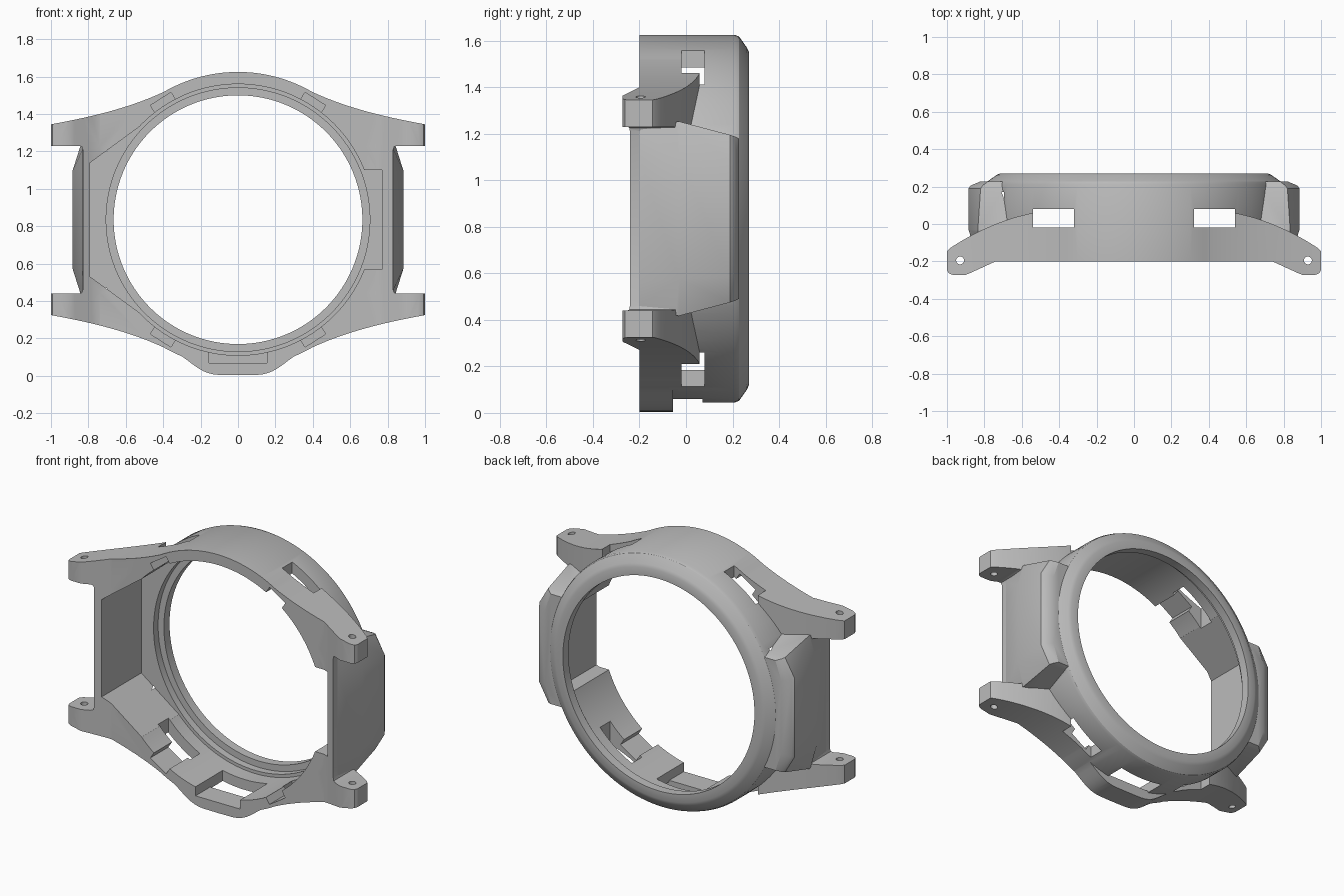
import bpy, bmesh, math
from mathutils import Vector, Matrix
from mathutils.geometry import interpolate_bezier

if "Cube" in bpy.data.objects:
    bpy.data.objects.remove(bpy.data.objects["Cube"], do_unlink=True)

CZ = 0.835      # height of the ring centre
R = 0.79        # outer ring radius
FRONT = -0.2

grey = bpy.data.materials.new("plain grey")
grey.use_nodes = True
grey.diffuse_color = (0.5, 0.5, 0.5, 1)
grey.node_tree.nodes["Principled BSDF"].inputs["Base Color"].default_value = (0.5, 0.5, 0.5, 1)


def finish(name, bm):
    bmesh.ops.recalc_face_normals(bm, faces=bm.faces)
    mesh = bpy.data.meshes.new(name)
    bm.to_mesh(mesh)
    bm.free()
    mesh.materials.append(grey)
    ob = bpy.data.objects.new(name, mesh)
    bpy.context.collection.objects.link(ob)
    return ob


def loft(name, rings):
    """Closed solid through matching rings of 3D points."""
    bm = bmesh.new()
    rows = [[bm.verts.new(p) for p in ring] for ring in rings]
    n = len(rows[0])
    for a, b in zip(rows, rows[1:]):
        for i in range(n):
            j = (i + 1) % n
            bm.faces.new((a[i], a[j], b[j], b[i]))
    bm.faces.new(rows[0])
    bm.faces.new(rows[-1])
    return finish(name, bm)


def prism_y(name, pts, lo, hi):
    return loft(name, [[(x, y, z) for x, z in pts] for y in (lo, hi)])


def prism_z(name, pts, lo, hi):
    return loft(name, [[(x, y, z) for x, y in pts] for z in (lo, hi)])


def turned(name, profile, steps=128):
    """Solid turned about the ring axis from (radius, y) pairs."""
    rings = []
    for r, y in profile:
        angles = [2 * math.pi * i / steps for i in range(steps)]
        rings.append([(r * math.cos(a), y, CZ + r * math.sin(a)) for a in angles])
    return loft(name, rings)


def box(name, x0, x1, y0, y1, z0, z1):
    return prism_y(name, [(x0, z0), (x1, z0), (x1, z1), (x0, z1)], y0, y1)


def boolean(target, other, op):
    mod = target.modifiers.new(op.lower(), "BOOLEAN")
    mod.operation, mod.solver, mod.object = op, "EXACT", other
    bpy.context.view_layer.objects.active = target
    bpy.ops.object.modifier_apply(modifier=mod.name)
    bpy.data.objects.remove(other, do_unlink=True)


def bezier(*pts, n=16):
    return [(p.x, p.y) for p in interpolate_bezier(*[Vector(p).to_3d() for p in pts], n)]


def flip_x(pts):
    return pts + [(-x, v) for x, v in reversed(pts) if abs(x) > 1e-6]


# Lug frame: face outline, quarter mirrored twice
r = R - 0.002
arc = [(r * math.sin(a), r * math.cos(a)) for a in [math.radians(27 * i / 12) for i in range(12)]]
sweep = bezier((0.36, 0.701), (0.56, 0.601), (0.78, 0.55), (1.0, 0.51))
lug_end = [(1.0, 0.395), (0.85, 0.395), (0.835, 0.39), (0.83, 0.375)]
quarter = arc + sweep + lug_end
half = quarter + [(x, -z) for x, z in reversed(quarter[1:])] + [(0, -r)]
half = [(x, z + CZ) for x, z in half]
case = prism_y("watch_case", flip_x(half), -0.4, 0.2)

# Lug curve seen from the edge
curve = bezier((0.45, 0.07), (0.62, 0.06), (0.82, -0.02), (0.985, -0.13))
edge = [(0, 0.07)] + curve + [(1.0, -0.145), (1.0, -0.245), (0.992, -0.262),
       (0.97, -0.272), (0.9, -0.272), (0.875, -0.262), (0.74, FRONT), (0, FRONT)]
boolean(case, prism_z("lug_curve", flip_x(edge), -1, 3), "INTERSECT")

# Ring with chamfered bezel
boolean(case, turned("ring", [(R, FRONT), (R, 0.21), (0.783, 0.228), (0.735, 0.262),
                              (0.715, 0.271), (0.6, 0.271)]), "UNION")

# Faceted guards on both sides: y, x at corners, x at middle, half heights
sections = [(FRONT, 0.83, 0.832, 0.39, 0.27), (-0.03, 0.835, 0.885, 0.418, 0.26),
            (0.19, 0.82, 0.885, 0.36, 0.25), (0.205, 0.81, 0.875, 0.355, 0.24),
            (0.228, 0.78, 0.82, 0.345, 0.23)]
for side in (1, -1):
    rings = []
    for y, xc, xm, hc, hm in sections:
        prof = [(0.45, hc), (xc, hc), (xm, hm), (xm, -hm), (xc, -hc), (0.45, -hc)]
        rings.append([(side * x, y, CZ + z) for x, z in prof])
    boolean(case, loft("side_guard", rings), "UNION")

# Bump under the ring
bump = [(0, 0.004)] + bezier((0.1, 0.005), (0.2, 0.01), (0.23, 0.06), (0.33, 0.125), n=10) + [(0.3, 0.2), (0, 0.2)]
boolean(case, prism_y("bottom_bump", flip_x(bump), FRONT, -0.055), "UNION")

# Round cavity and display opening
boolean(case, turned("cavity", [(0.725, -0.5), (0.725, 0.17), (0.705, 0.17), (0.705, 0.215),
                                (0.665, 0.215), (0.665, 0.5)]), "DIFFERENCE")

# Inner side pockets
pocket = [(-0.4, 0.42), (-0.53, 0.325), (-0.79, 0.3), (-0.79, -0.3), (-0.53, -0.495), (-0.4, -0.5)]
pocket = [(-0.4, 0.5), (-0.53, 0.495), (-0.79, 0.305), (-0.79, -0.305), (-0.53, -0.495), (-0.4, -0.5)]
boolean(case, prism_y("wide_pocket", [(x, z + CZ) for x, z in pocket], -0.5, 0.17), "DIFFERENCE")
boolean(case, box("narrow_pocket", 0.5, 0.77, -0.5, 0.17, 0.57, 1.1), "DIFFERENCE")

# Bottom port: inner notch and opening through the ring
boolean(case, box("port_notch", -0.155, 0.155, -0.5, 0.07, 0.07, 0.3), "DIFFERENCE")
boolean(case, box("port_opening", -0.155, 0.155, -0.055, 0.07, -0.2, 0.3), "DIFFERENCE")

# Button slots, their lead-in notches, and pin holes at the lugs
for side in (1, -1):
    x0, x1 = sorted((side * 0.32, side * 0.54))
    for up in (1, -1):
        z0, z1 = sorted((CZ + up * 0.4, CZ + up * 0.9))
        boolean(case, box("button_slot", x0, x1, -0.02, 0.08, z0, z1), "DIFFERENCE")
        notch = box("lead_in_notch", -0.065, 0.065, -0.5, 0.0, -0.04, 0.025)
        tilt = Matrix.Rotation(side * up * math.radians(32.5), 4, "Y")
        if up < 0:
            tilt = tilt @ Matrix.Rotation(math.pi, 4, "Y")
        notch.data.transform(Matrix.Translation((side * 0.4, 0, CZ + up * 0.625)) @ tilt)
        boolean(case, notch, "DIFFERENCE")
    pin = [(side * 0.93 + 0.021 * math.cos(a), -0.195 + 0.021 * math.sin(a))
           for a in [math.pi * i / 10 for i in range(20)]]
    boolean(case, prism_z("pin_hole", pin, -1, 3), "DIFFERENCE")

bpy.ops.object.select_all(action="DESELECT")
case.select_set(True)
bpy.context.view_layer.objects.active = case
bpy.ops.object.shade_smooth_by_angle(angle=math.radians(25))
